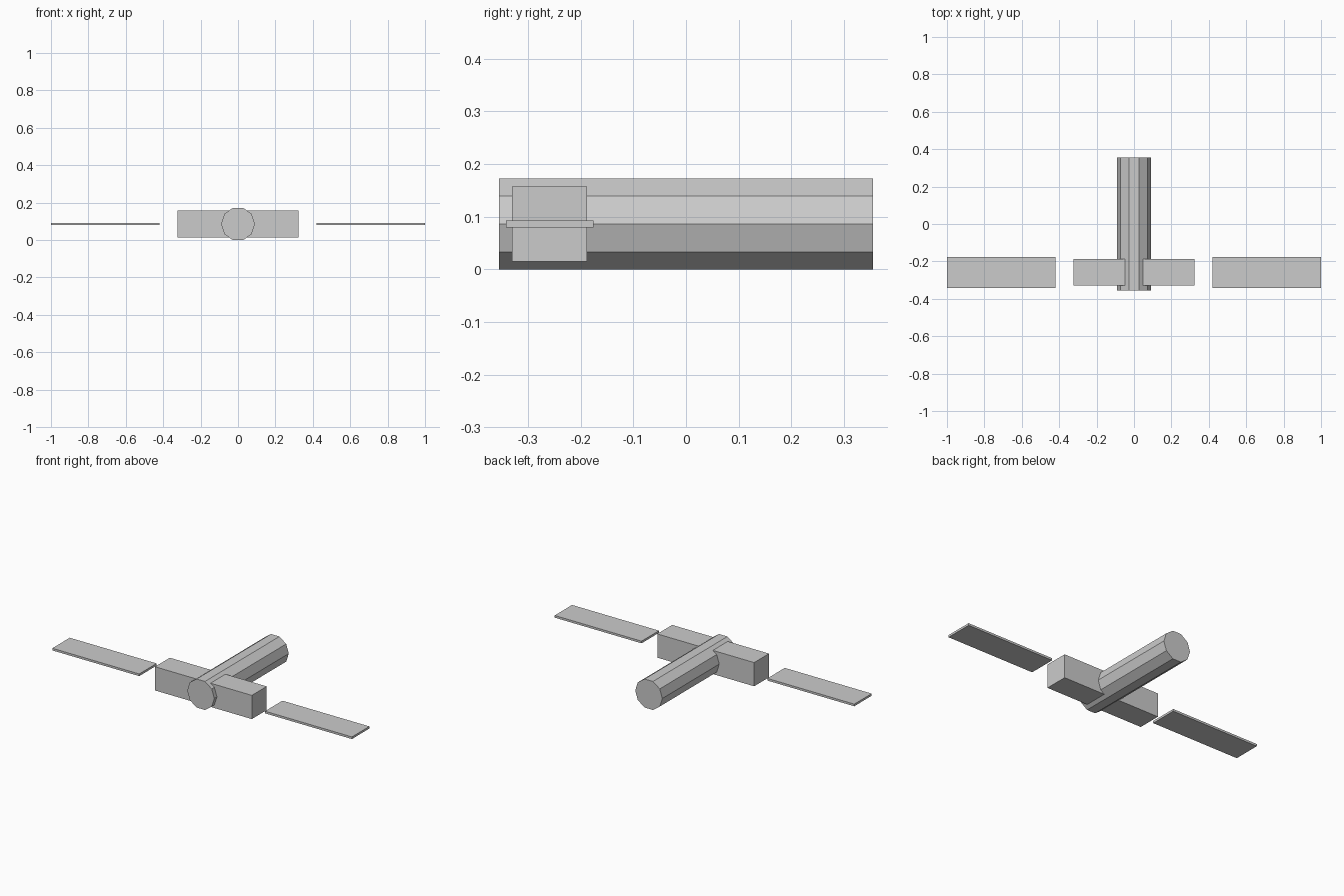
import bpy
import math

default = bpy.data.objects.get("Cube")
if default:
    bpy.data.objects.remove(default, do_unlink=True)

# Single flat colour
grey = bpy.data.materials.new("light grey")
grey.use_nodes = True
COLOUR = (0.6, 0.6, 0.6, 1)
grey.diffuse_color = COLOUR
grey.node_tree.nodes["Principled BSDF"].inputs["Base Color"].default_value = COLOUR

AXIS_Z = 0.086   # height of the body axis
CROSS_Y = -0.259  # centre line of the crossing parts


def box(name, centre, size):
    bpy.ops.mesh.primitive_cube_add(size=1, location=centre)
    ob = bpy.context.object
    ob.name = name
    ob.scale = size
    bpy.ops.object.transform_apply(location=False, rotation=False, scale=True)
    ob.data.materials.append(grey)
    return ob


# Ten-sided body lying along y, flat sides on top and bottom
bpy.ops.mesh.primitive_cylinder_add(
    vertices=10, radius=0.0905, depth=0.71, location=(0, 0, AXIS_Z),
    rotation=(math.radians(90), 0, math.radians(0)))
body = bpy.context.object
body.name = "body_tube"
# Turn the section so that corners sit at the left and right
for v in body.data.vertices:
    x, y = v.co.x, v.co.y
    a = math.atan2(y, x) + math.radians(18)
    v.co.x, v.co.y = 0.0905 * math.cos(a), 0.0905 * math.sin(a)
body.data.materials.append(grey)

# Cross module through the front of the body
box("cross_module", (0, CROSS_Y, AXIS_Z), (0.647, 0.142, 0.143))

# Free-standing thin panels on both sides
for side, s in (("left", 1), ("right", -1)):
    box(side + "_panel", (s * 0.71, CROSS_Y, AXIS_Z), (0.58, 0.166, 0.013))
